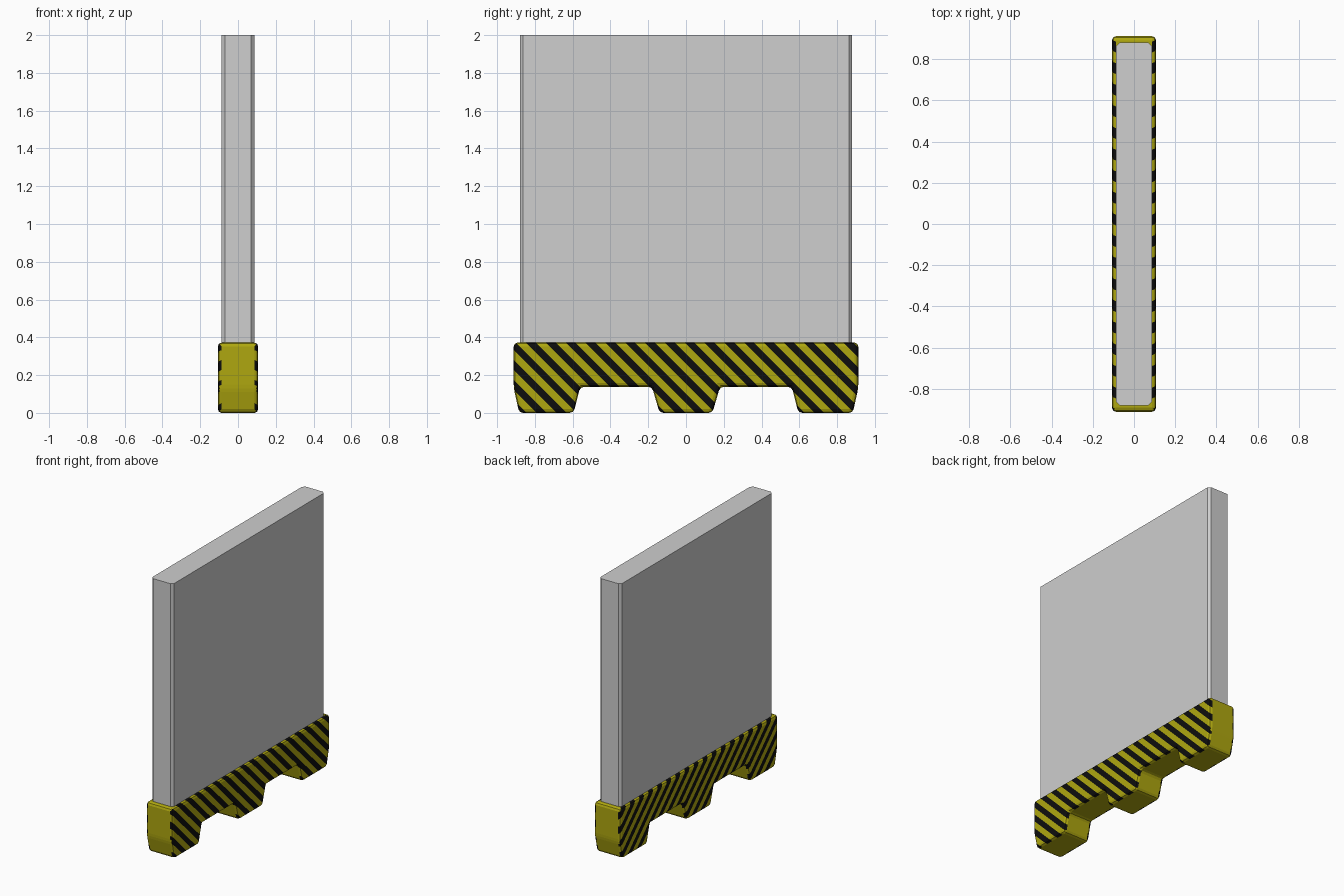
import bpy, bmesh, math
from mathutils import Vector

if "Cube" in bpy.data.objects:
    bpy.data.objects.remove(bpy.data.objects["Cube"])


def material(name, rgb):
    m = bpy.data.materials.new(name)
    m.diffuse_color = (*rgb, 1)
    m.use_nodes = True
    m.node_tree.nodes["Principled BSDF"].inputs["Base Color"].default_value = m.diffuse_color
    return m


grey = material("light grey", (0.62, 0.62, 0.62))
yellow = material("hazard yellow", (0.43, 0.39, 0.005))
black = material("stripe black", (0.004, 0.004, 0.004))


def finish(bm, name, mats):
    bmesh.ops.recalc_face_normals(bm, faces=bm.faces)
    me = bpy.data.meshes.new(name)
    bm.to_mesh(me)
    bm.free()
    for m in mats:
        me.materials.append(m)
    ob = bpy.data.objects.new(name, me)
    bpy.context.collection.objects.link(ob)
    return ob


def prism(points, direction):
    """Extrude a closed outline along a direction."""
    bm = bmesh.new()
    face = bm.faces.new([bm.verts.new(p) for p in points])
    ext = bmesh.ops.extrude_face_region(bm, geom=[face])
    verts = [v for v in ext["geom"] if isinstance(v, bmesh.types.BMVert)]
    bmesh.ops.translate(bm, vec=direction, verts=verts)
    bmesh.ops.recalc_face_normals(bm, faces=bm.faces)
    return bm


# wall panel with chamfered upright corners
X, Y, C = 0.088, 0.88, 0.018
outline = [(X, -Y + C), (X, Y - C), (X - C, Y), (-X + C, Y),
           (-X, Y - C), (-X, -Y + C), (-X + C, -Y), (X - C, -Y)]
finish(prism([(x, y, 0.34) for x, y in outline], (0, 0, 1.66)), "wall_panel", [grey])

# footed base: mirrored half profile with three tapered feet
W = 0.107
half = [(0.14, 0), (0.18, 0.138), (0.56, 0.138), (0.595, 0), (0.883, 0), (0.912, 0.13), (0.912, 0.372)]
profile = half + [(-y, z) for y, z in reversed(half)]
bm = prism([(-W, y, z) for y, z in profile], (2 * W, 0, 0))
bmesh.ops.bevel(bm, geom=bm.edges[:], offset=0.02, segments=2, profile=0.5,
                affect='EDGES', clamp_overlap=True)
bmesh.ops.triangulate(bm, faces=bm.faces[:])

# diagonal hazard stripes on both long sides, cut into the faces
PERIOD, START, DARK = 0.105, -1.0, 0.5
for i in range(24):
    for part in (0, DARK):
        c = START + (i + part) * PERIOD
        bmesh.ops.bisect_plane(bm, geom=bm.verts[:] + bm.edges[:] + bm.faces[:], dist=1e-5,
                               plane_co=Vector((0, c, 0)), plane_no=Vector((0, 1, 1)).normalized())
bm.normal_update()
for f in bm.faces:
    p = f.calc_center_median()
    phase = ((p.y + p.z - START) / PERIOD) % 1
    f.material_index = int(abs(f.normal.x) > 0.35 and phase < DARK)
finish(bm, "striped_base", [yellow, black])
